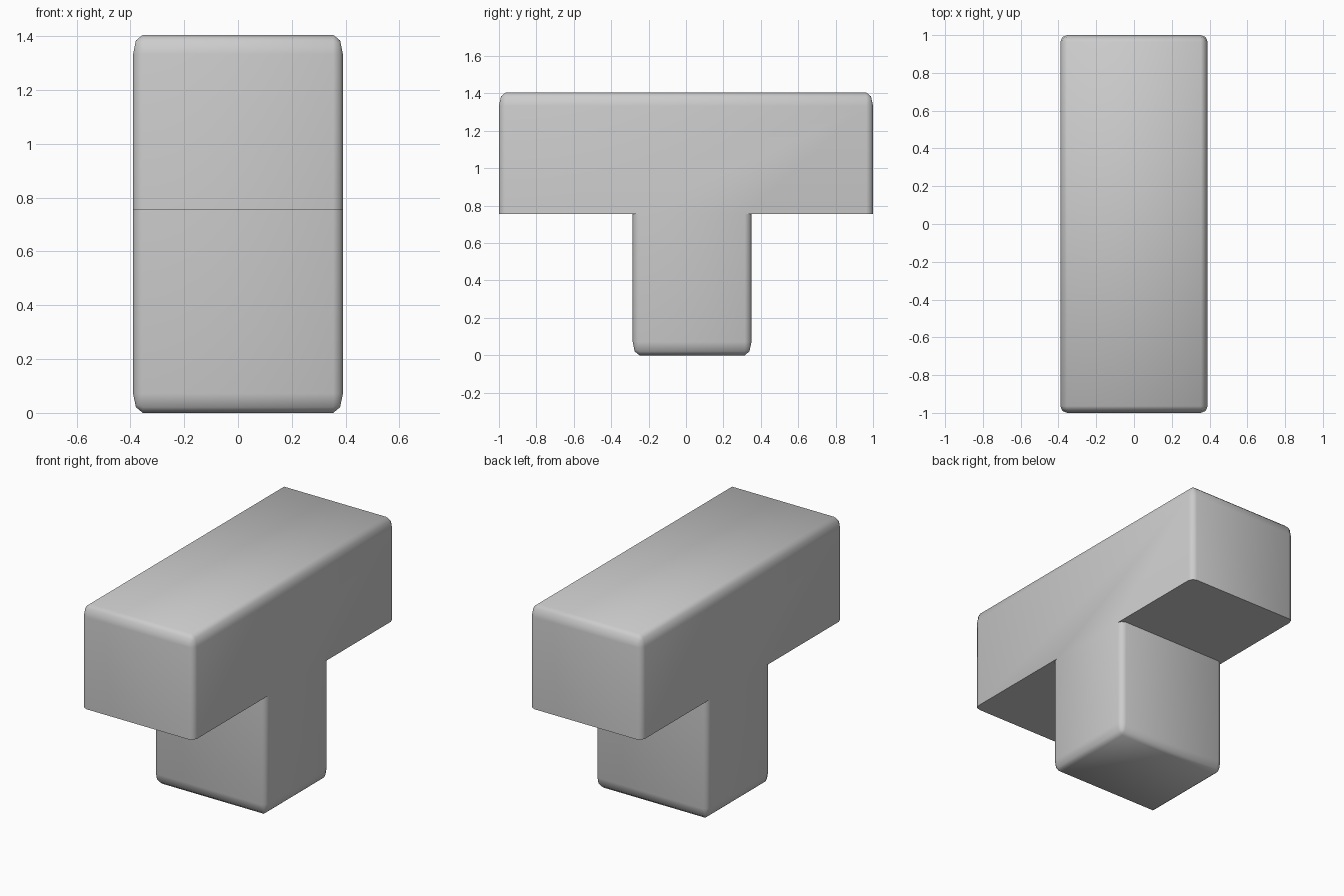
import bpy, bmesh
from math import radians

if "Cube" in bpy.data.objects:
    bpy.data.objects.remove(bpy.data.objects["Cube"])

HALF_X = 0.39
STRETCH = 2.0  # bevels are about twice as tall as they are wide


def rounded_block(name, y0, y1, z0, z1, sharp_z):
    """Box with all edges rounded except the ring at height sharp_z."""
    bm = bmesh.new()
    bmesh.ops.create_cube(bm, size=1)
    for v in bm.verts:
        v.co = (HALF_X if v.co.x > 0 else -HALF_X,
                y1 if v.co.y > 0 else y0,
                (z1 if v.co.z > 0 else z0) / STRETCH)
    edges = [e for e in bm.edges
             if not all(abs(v.co.z * STRETCH - sharp_z) < 1e-4 for v in e.verts)]
    bmesh.ops.bevel(bm, geom=edges, offset=0.036, segments=2, profile=0.5,
                    affect='EDGES', clamp_overlap=True)
    for v in bm.verts:
        v.co.z *= STRETCH
    me = bpy.data.meshes.new(name)
    bm.to_mesh(me)
    bm.free()
    ob = bpy.data.objects.new(name, me)
    bpy.context.collection.objects.link(ob)
    return ob


# Crossbar and the stem that runs up into it
bar = rounded_block("t_block", -1, 1, 0.755, 1.405, 0.755)
stem = rounded_block("stem_helper", -0.285, 0.35, 0, 1.0, 1.0)

# Fuse into one solid with flush side faces
bpy.context.view_layer.objects.active = bar
bar.select_set(True)
union = bar.modifiers.new("union", 'BOOLEAN')
union.operation = 'UNION'
union.solver = 'EXACT'
union.object = stem
bpy.ops.object.modifier_apply(modifier=union.name)
bpy.data.objects.remove(stem)

# Remove seams across the flat sides
bm = bmesh.new()
bm.from_mesh(bar.data)
bmesh.ops.remove_doubles(bm, verts=bm.verts, dist=1e-4)
bmesh.ops.dissolve_limit(bm, angle_limit=radians(1), verts=bm.verts, edges=bm.edges)
bm.to_mesh(bar.data)
bm.free()

bpy.ops.object.shade_smooth_by_angle(angle=radians(45))
